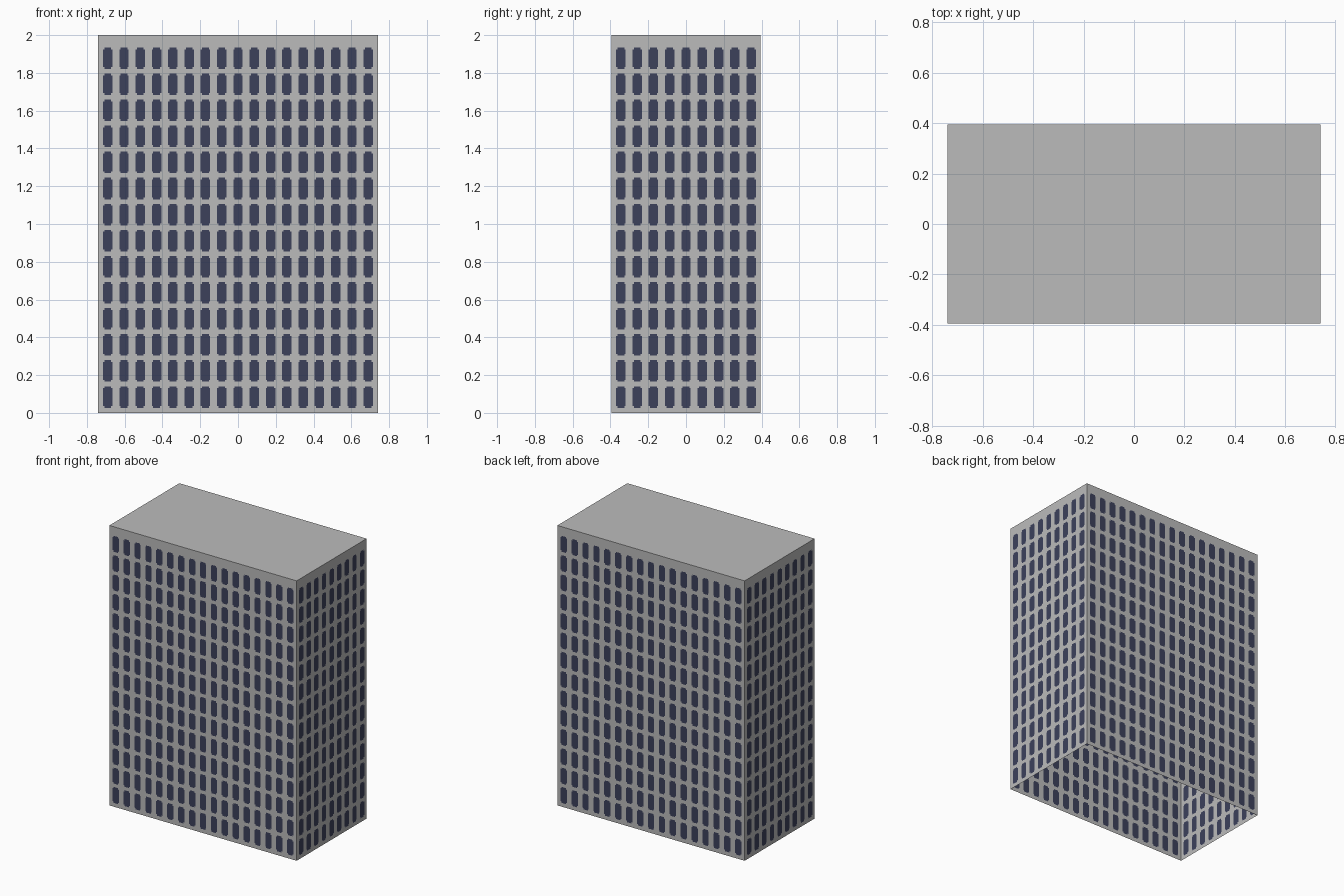
import bpy, bmesh
from mathutils import Vector

if "Cube" in bpy.data.objects:
    bpy.data.objects.remove(bpy.data.objects["Cube"])

HX, HY, H = 0.74, 0.395, 2.0          # half width, half depth, height
PITCH_U, PITCH_V, ROWS, V0 = 0.0862, 0.138, 14, 0.084
A, B = 0.025, 0.018                   # window half width: body, tips
C, D = 0.047, 0.057                   # window half height: body, tips


def material(name, rgb):
    m = bpy.data.materials.new(name)
    m.diffuse_color = (*rgb, 1)
    m.use_nodes = True
    m.node_tree.nodes["Principled BSDF"].inputs["Base Color"].default_value = m.diffuse_color
    return m


concrete = material("concrete grey", (0.50, 0.50, 0.50))
glass = material("dark blue glass", (0.045, 0.052, 0.105))


def finish(bm, name):
    bmesh.ops.remove_doubles(bm, verts=bm.verts, dist=1e-5)
    me = bpy.data.meshes.new(name)
    bm.to_mesh(me)
    bm.free()
    me.materials.append(concrete)
    me.materials.append(glass)
    ob = bpy.data.objects.new(name, me)
    bpy.context.collection.objects.link(ob)


def edges(count, pitch, start, lo, hi):
    """Cell limits around each window; the outer ones reach the wall edge."""
    return [lo] + [start + (i + 0.5) * pitch for i in range(count - 1)] + [hi]


def wall(name, origin, along, half, cols):
    """Single-sheet wall with a grid of notched window faces cut into it."""
    bm = bmesh.new()
    origin, along = Vector(origin), Vector(along)

    def face(pts, mat=0):
        vs = [bm.verts.new(origin + along * u + Vector((0, 0, v))) for u, v in pts]
        bm.faces.new(vs).material_index = mat

    u0 = -(cols - 1) / 2 * PITCH_U
    us = edges(cols, PITCH_U, u0, -half, half)
    vs = edges(ROWS, PITCH_V, V0, 0, H)
    for i in range(cols):
        for j in range(ROWS):
            cu, cv = u0 + i * PITCH_U, V0 + j * PITCH_V
            corners = [(us[i], vs[j]), (us[i + 1], vs[j]),
                       (us[i + 1], vs[j + 1]), (us[i], vs[j + 1])]
            signs = [(-1, -1), (1, -1), (1, 1), (-1, 1)]
            notches = []
            for k, (su, sv) in enumerate(signs):
                n = [(cu + su * A, cv + sv * C), (cu + su * B, cv + sv * C),
                     (cu + su * B, cv + sv * D)]
                notches.append(n if k % 2 == 0 else n[::-1])
            # window pane, then the wall around it
            face([p for n in notches for p in n], 1)
            for k in range(4):
                m = (k + 1) % 4
                face([corners[k], corners[m], notches[m][0], notches[k][2]])
                face([corners[k]] + notches[k][::-1])
    finish(bm, name)


wall("front_wall", (0, -HY, 0), (1, 0, 0), HX, 17)
wall("back_wall", (0, HY, 0), (-1, 0, 0), HX, 17)
wall("right_wall", (HX, 0, 0), (0, 1, 0), HY, 9)
wall("left_wall", (-HX, 0, 0), (0, -1, 0), HY, 9)

# flat roof; the underside of the building is open
bm = bmesh.new()
bm.faces.new([bm.verts.new((x, y, H)) for x, y in
              ((-HX, -HY), (HX, -HY), (HX, HY), (-HX, HY))])
finish(bm, "roof")
